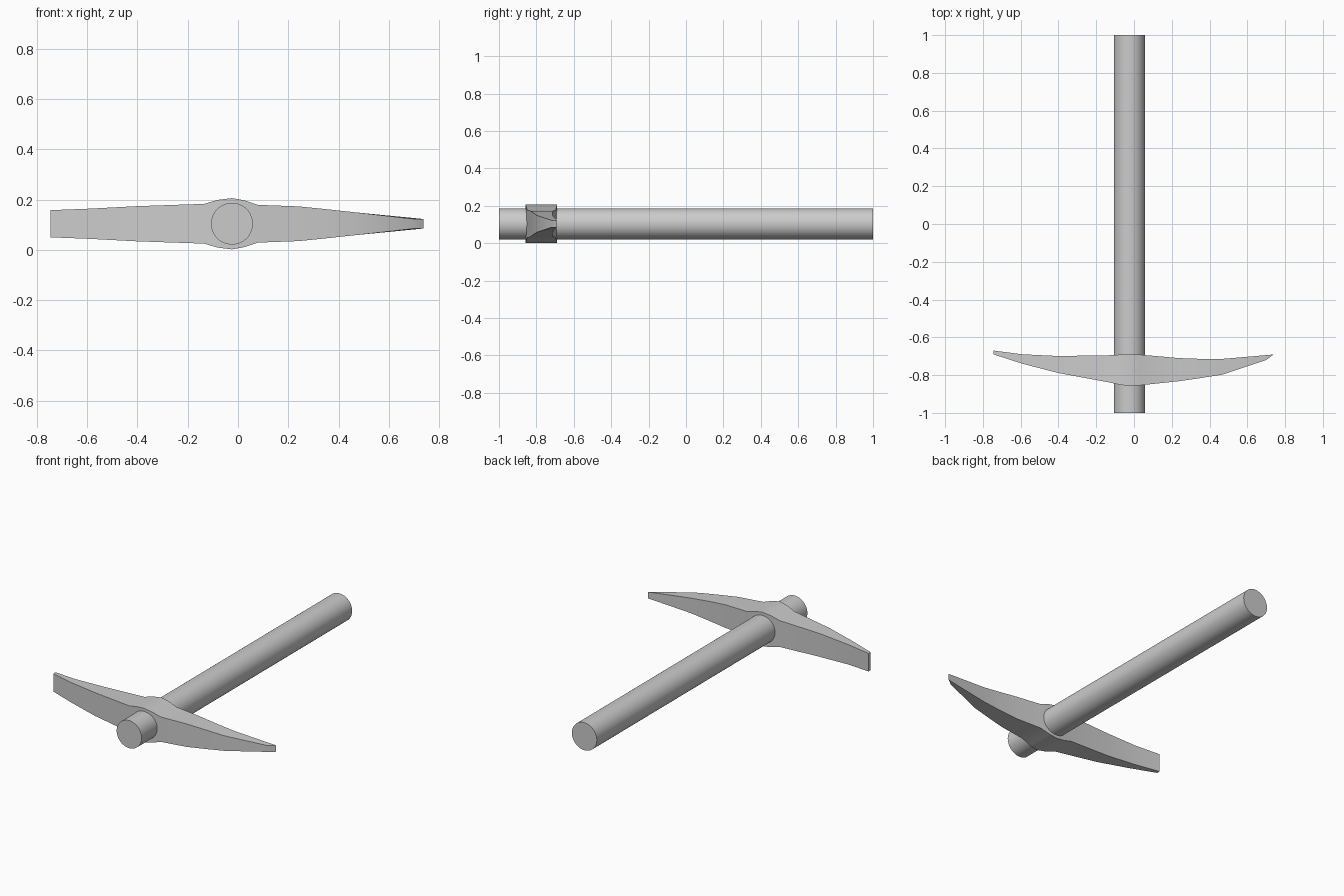
import bpy, bmesh, math

if "Cube" in bpy.data.objects:
    bpy.data.objects.remove(bpy.data.objects["Cube"])

CX, CZ = -0.024, 0.104


def smooth(obj):
    bpy.ops.object.select_all(action='DESELECT')
    obj.select_set(True)
    bpy.context.view_layer.objects.active = obj
    bpy.ops.object.shade_smooth_by_angle(angle=math.radians(30))


# Round handle running front to back
bpy.ops.mesh.primitive_cylinder_add(vertices=48, radius=0.083, depth=2,
                                    location=(CX, 0, CZ),
                                    rotation=(math.pi / 2, 0, 0))
handle = bpy.context.object
handle.name = "handle"
smooth(handle)

# Head sections: front x, front y, back x, back y, half height
sections = [
    (-0.745, -0.690, -0.745, -0.670, 0.054),
    (-0.590, -0.740, -0.590, -0.690, 0.060),
    (-0.400, -0.789, -0.400, -0.699, 0.070),
    (-0.135, -0.838, -0.135, -0.695, 0.079),
    (-0.080, -0.850, -0.080, -0.692, 0.095),
    (-0.024, -0.858, -0.024, -0.689, 0.102),
    (0.025, -0.855, 0.025, -0.691, 0.093),
    (0.080, -0.849, 0.080, -0.696, 0.075),
    (0.240, -0.832, 0.240, -0.710, 0.069),
    (0.350, -0.816, 0.350, -0.714, 0.058),
    (0.470, -0.797, 0.470, -0.714, 0.045),
    (0.700, -0.720, 0.738, -0.691, 0.019),
]

# Curved pick head lofted through rectangular sections
bm = bmesh.new()
rings = []
for fx, fy, bx, by, h in sections:
    corners = [(fx, fy, CZ - h), (bx, by, CZ - h), (bx, by, CZ + h), (fx, fy, CZ + h)]
    rings.append([bm.verts.new(c) for c in corners])
for a, b in zip(rings, rings[1:]):
    for i in range(4):
        j = (i + 1) % 4
        bm.faces.new((a[i], a[j], b[j], b[i]))
bm.faces.new(rings[0])
bm.faces.new(rings[-1])
bmesh.ops.recalc_face_normals(bm, faces=bm.faces)
mesh = bpy.data.meshes.new("pick_head")
bm.to_mesh(mesh)
bm.free()
head = bpy.data.objects.new("pick_head", mesh)
bpy.context.collection.objects.link(head)
smooth(head)
